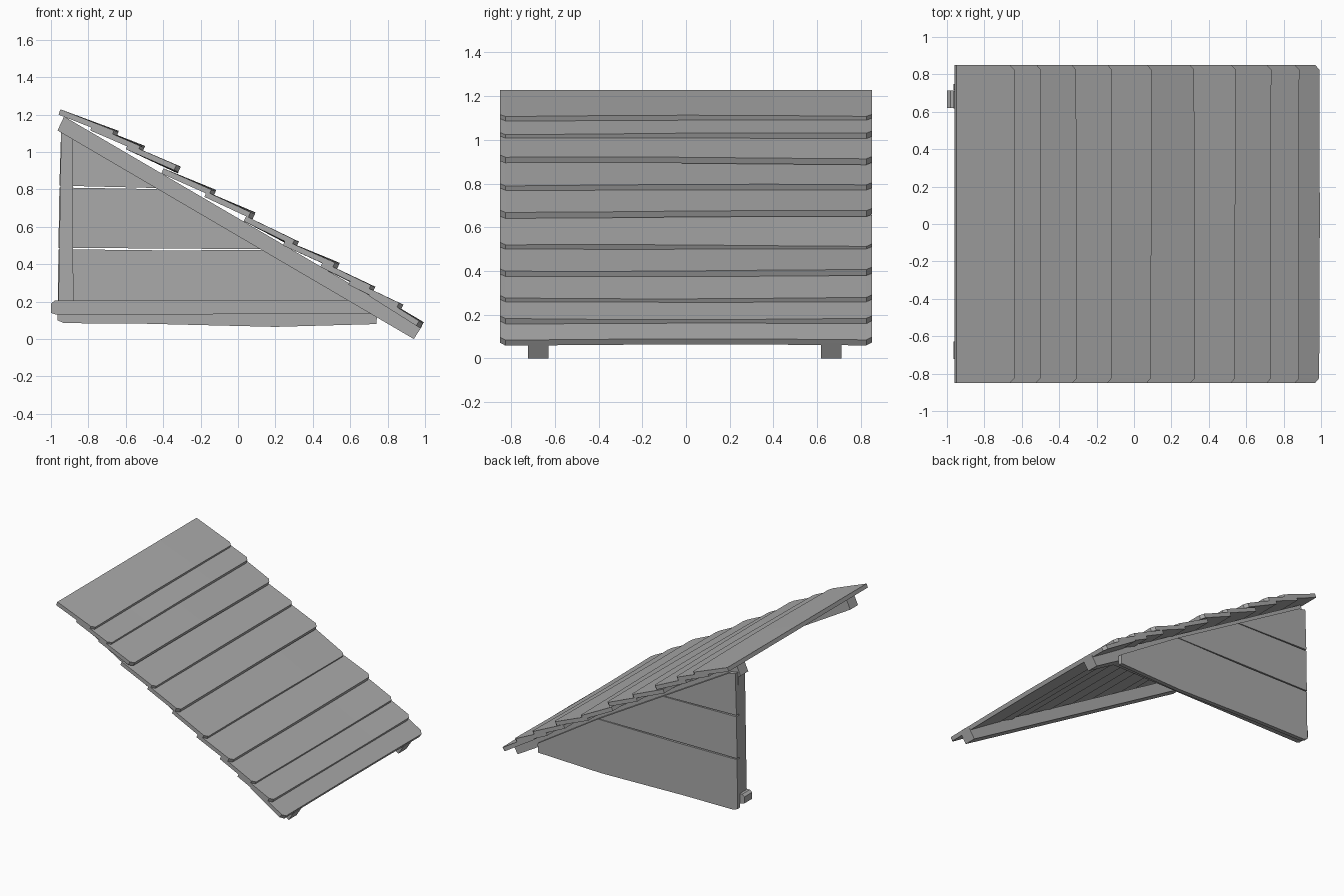
import bpy, bmesh, math, random
from mathutils import Vector

random.seed(4)
cube = bpy.data.objects.get("Cube")
if cube:
    bpy.data.objects.remove(cube, do_unlink=True)

wood = bpy.data.materials.new("grey_wood")
wood.use_nodes = True
grey = (0.4, 0.4, 0.4, 1)
wood.diffuse_color = grey
wood.node_tree.nodes["Principled BSDF"].inputs["Base Color"].default_value = grey


def finish(name, bm):
    bmesh.ops.recalc_face_normals(bm, faces=bm.faces)
    mesh = bpy.data.meshes.new(name)
    bm.to_mesh(mesh)
    bm.free()
    mesh.materials.append(wood)
    obj = bpy.data.objects.new(name, mesh)
    bpy.context.collection.objects.link(obj)
    return obj


def slab(name, outline, y0, y1):
    """Extrude an x-z outline between two y positions."""
    bm = bmesh.new()
    face = bm.faces.new([bm.verts.new((x, y0, z)) for x, z in outline])
    out = bmesh.ops.extrude_face_region(bm, geom=[face])
    verts = [v for v in out["geom"] if isinstance(v, bmesh.types.BMVert)]
    bmesh.ops.translate(bm, verts=verts, vec=(0, y1 - y0, 0))
    return finish(name, bm)


def roof_plank(name, top, tip, thick=0.03, half=0.85, cut=0.025):
    """Sloping board with clipped lower corners and a slightly wavy lip."""
    start, end = Vector((top[0], 0, top[1])), Vector((tip[0], 0, tip[1]))
    along = (end - start).normalized()
    up = Vector((-along.z, 0, along.x))
    phase = random.uniform(0, math.tau)
    bm = bmesh.new()
    rows = []
    stations = [-half, -half + cut, -0.4, 0, 0.4, half - cut, half]
    for y in stations:
        wave = 0.005 * math.sin(2.2 * y + phase)
        side = Vector((0, y, 0))
        low = end + side + up * wave
        if abs(y) == half:
            low -= along * cut
        high = start + side
        rows.append([bm.verts.new(p) for p in
                     (high, low, low + up * thick, high + up * thick)])
    for a, b in zip(rows, rows[1:]):
        for i in range(4):
            j = (i + 1) % 4
            bm.faces.new((a[i], a[j], b[j], b[i]))
    bm.faces.new(rows[0])
    bm.faces.new(rows[-1])
    return finish(name, bm)


# Overlapping roof boards: underside of upper edge, underside of lower lip
boards = [((-0.96, 1.20), (-0.65, 1.08)), ((-0.79, 1.115), (-0.51, 1.00)),
          ((-0.60, 1.015), (-0.32, 0.89)), ((-0.41, 0.885), (-0.13, 0.765)),
          ((-0.18, 0.76), (0.08, 0.645)), ((0.03, 0.63), (0.31, 0.49)),
          ((0.24, 0.50), (0.53, 0.375)), ((0.44, 0.385), (0.72, 0.25)),
          ((0.59, 0.29), (0.87, 0.155)), ((0.70, 0.23), (0.975, 0.06))]
for n, (top, tip) in enumerate(boards, 1):
    roof_plank(f"roof_board_{n}", top, tip)

# Pair of rafters under the roof
rafter = [(0.94, 0.0), (0.985, 0.07), (-0.93, 1.19), (-0.965, 1.115)]
for name, y in (("front_rafter", -0.675), ("back_rafter", 0.665)):
    slab(name, rafter, y - 0.047, y + 0.047)

# Post and base beam behind the side wall
slab("back_post", [(-0.96, 0.2), (-0.88, 0.2), (-0.885, 1.1), (-0.945, 1.13)], 0.63, 0.712)
slab("base_beam", [(-1.0, 0.14), (-0.97, 0.13), (0.72, 0.135),
                   (0.6, 0.205), (-0.98, 0.205), (-1.0, 0.19)], 0.62, 0.714)


def roof_line(z):
    return 0.985 - (z - 0.035) / 0.584


# Three horizontal wall boards cut to the roof slope
slab("lower_wall_board", [(-0.965, 0.1), (-0.93, 0.085), (-0.5, 0.082), (0.2, 0.065),
                          (0.74, 0.08), (0.745, 0.15), (roof_line(0.476), 0.476),
                          (-0.4, 0.474), (-0.96, 0.48)], 0.716, 0.748)
slab("middle_wall_board", [(-0.96, 0.488), (-0.4, 0.484), (roof_line(0.48), 0.48),
                           (roof_line(0.8), 0.8), (-0.955, 0.81)], 0.716, 0.748)
slab("upper_wall_board", [(-0.955, 0.82), (roof_line(0.805), 0.805),
                          (roof_line(1.13), 1.13), (-0.945, 1.14)], 0.716, 0.748)
